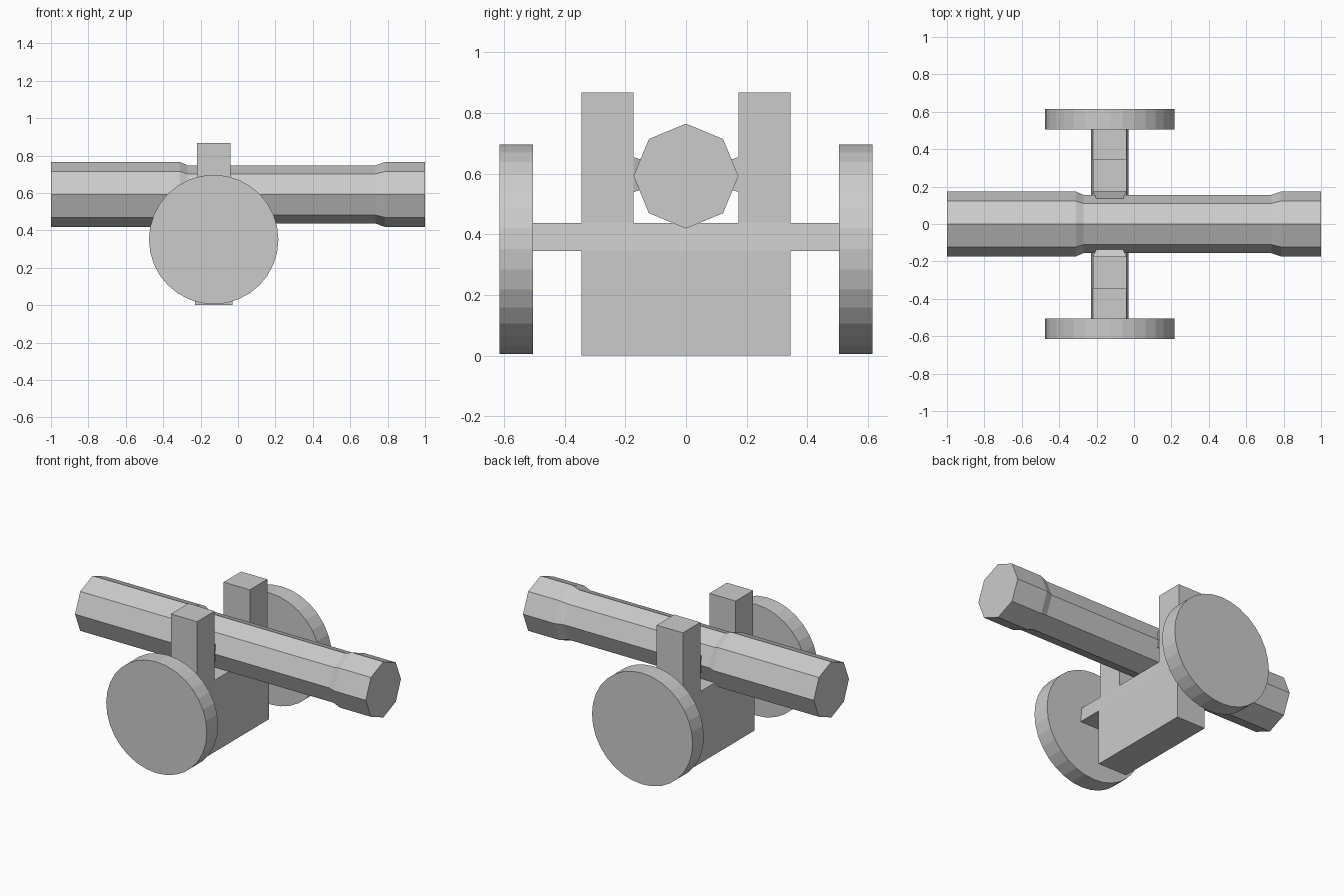
import bpy, bmesh
from math import cos, sin, pi

if "Cube" in bpy.data.objects:
    bpy.data.objects.remove(bpy.data.objects["Cube"])

CX = -0.13          # x centre of the carriage
BZ = 0.592          # barrel axis height


def make(name, rings):
    """Skin a list of equal-length point rings and cap both ends."""
    bm = bmesh.new()
    vr = [[bm.verts.new(p) for p in r] for r in rings]
    n = len(vr[0])
    for a, b in zip(vr, vr[1:]):
        for i in range(n):
            j = (i + 1) % n
            bm.faces.new((a[i], a[j], b[j], b[i]))
    bm.faces.new(vr[0])
    bm.faces.new(vr[-1])
    bmesh.ops.recalc_face_normals(bm, faces=bm.faces)
    me = bpy.data.meshes.new(name)
    bm.to_mesh(me)
    bm.free()
    ob = bpy.data.objects.new(name, me)
    bpy.context.collection.objects.link(ob)
    return ob


def slab(name, y0, y1, levels):
    """Block between y0 and y1, with (z, half width in x) at each level."""
    return make(name, [[(CX - h, y0, z), (CX + h, y0, z),
                        (CX + h, y1, z), (CX - h, y1, z)] for z, h in levels])


# Octagonal barrel with a thicker breech and muzzle band
profile = [(-1, 0.173), (-0.31, 0.173), (-0.27, 0.156),
           (0.735, 0.156), (0.785, 0.173), (1, 0.173)]
make("barrel", [[(x, r * cos(k * pi / 4), BZ + r * sin(k * pi / 4))
                 for k in range(8)] for x, r in profile])

# Carriage body below the barrel
slab("carriage_body", -0.345, 0.345, [(0, 0.1), (0.345, 0.1), (0.438, 0.09)])

for side, s in (("left", -1), ("right", 1)):
    # Upright cheek
    slab(side + "_cheek", s * 0.173, s * 0.345, [(0.438, 0.09), (0.868, 0.09)])
    # Axle stub
    slab(side + "_axle", s * 0.345, s * 0.508, [(0.345, 0.1), (0.438, 0.09)])
    # Flared trunnion joining barrel and cheek
    make(side + "_trunnion",
         [[(CX + a * hx, s * y, 0.597 + b * hz)
           for a, b in ((-1, -1), (1, -1), (1, 1), (-1, 1))]
          for y, hx, hz in ((0.12, 0.065, 0.04), (0.174, 0.089, 0.058))])
    # Solid disc wheel
    make(side + "_wheel",
         [[(CX + 0.346 * cos(k * pi / 16), s * y, 0.351 + 0.346 * sin(k * pi / 16))
           for k in range(32)] for y in (0.504, 0.615)])
